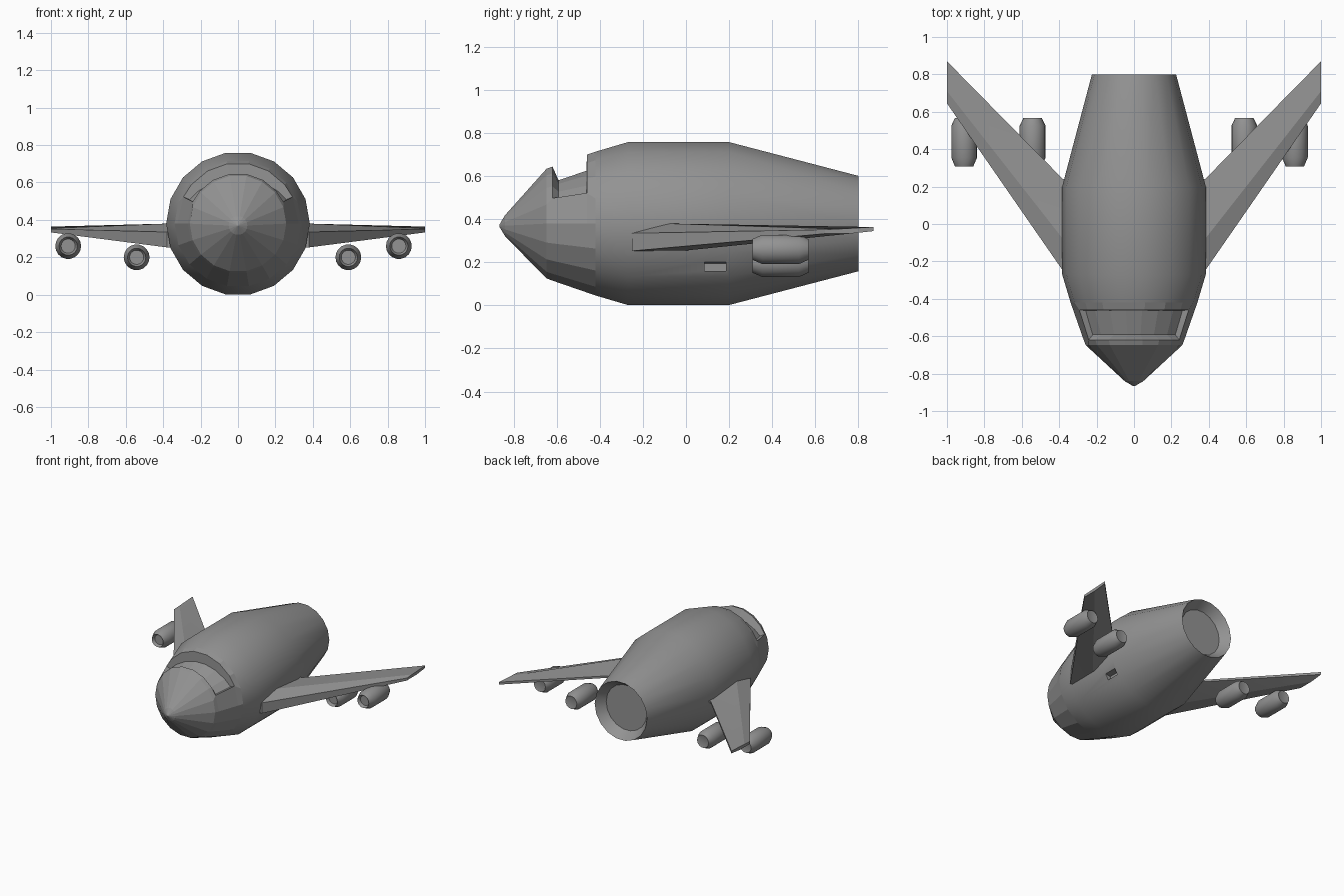
import bpy, bmesh
from math import sin, cos, atan2, radians

if "Cube" in bpy.data.objects:
    bpy.data.objects.remove(bpy.data.objects["Cube"])

SIDES = 18
GREY = bpy.data.materials.new("dark_grey")
GREY.diffuse_color = (0.29, 0.29, 0.29, 1)
GREY.use_nodes = True
GREY.node_tree.nodes["Principled BSDF"].inputs["Base Color"].default_value = GREY.diffuse_color


def finish(name, bm):
    bmesh.ops.recalc_face_normals(bm, faces=bm.faces)
    me = bpy.data.meshes.new(name)
    bm.to_mesh(me)
    bm.free()
    me.materials.append(GREY)
    ob = bpy.data.objects.new(name, me)
    bpy.context.collection.objects.link(ob)
    return ob


def smooth(ob, angle=25):
    bpy.ops.object.select_all(action='DESELECT')
    ob.select_set(True)
    bpy.context.view_layer.objects.active = ob
    bpy.ops.object.shade_smooth_by_angle(angle=radians(angle))


def loft(bm, rings):
    """Bridge closed rings of points and cap both ends; returns the bands of faces."""
    vs = [[bm.verts.new(p) for p in ring] for ring in rings]
    n = len(vs[0])
    bands = []
    for a, b in zip(vs, vs[1:]):
        bands.append([bm.faces.new((a[i], a[(i + 1) % n], b[(i + 1) % n], b[i])) for i in range(n)])
    bm.faces.new(vs[0])
    bm.faces.new(vs[-1])
    return bands


def ring(x, y, z, r, side=70):
    """Circle around the y axis with a flat on top; 'side' shifts the 70 degree points."""
    pts = []
    for k in range(SIDES):
        d = -170 + 20 * k
        if abs(d) == 70:
            d = side if d > 0 else -side
        pts.append((x + r * sin(radians(d)), y, z + r * cos(radians(d))))
    return pts


# Fuselage: turned profile, hollow at the tail
CZ = 0.38
profile = [(-0.867, 0.004, 0.37), (-0.84, 0.05, 0.37), (-0.648, 0.258, CZ), (-0.62, 0.269, CZ),
           (-0.46, 0.325, CZ), (-0.42, 0.339, CZ), (-0.27, 0.384, CZ), (0.2, 0.384, CZ),
           (0.8, 0.225, CZ), (0.73, 0.175, CZ)]
bm = bmesh.new()
bands = loft(bm, [ring(0, y, z, r, 64 if y in (-0.62, -0.46) else 70) for y, r, z in profile])

# Sunken windscreen band over the top of the nose, shallower towards its ends
window = bands[3][5:12]
bmesh.ops.recalc_face_normals(bm, faces=bm.faces)
bmesh.ops.inset_region(bm, faces=window, thickness=0.003, use_even_offset=True)
for v in {v for f in window for v in f.verts}:
    a = atan2(v.co.x, v.co.z - CZ)
    t = (abs(a) / radians(64)) ** 2
    y, r = (-0.592, 0.203 + 0.045 * t) if v.co.y < -0.54 else (-0.462, 0.248 + 0.042 * t)
    v.co = (r * sin(a), y, CZ + r * cos(a))
body = finish("fuselage", bm)

# Small hatch recess low on the right side, with a sloping ceiling
bm = bmesh.new()
bmesh.ops.create_cube(bm, size=1)
for v in bm.verts:
    inner_top = v.co.x < 0 and v.co.z > 0
    v.co = (0.36 + v.co.x * 0.14, 0.135 + v.co.y * 0.1, 0.188 + v.co.z * 0.055)
    if inner_top:
        v.co.z = 0.195
cutter = finish("hatch_cutter", bm)
cutter.hide_render = True
mod = body.modifiers.new("hatch", 'BOOLEAN')
mod.operation = 'DIFFERENCE'
mod.solver = 'EXACT'
mod.object = cutter
bpy.context.view_layer.objects.active = body
bpy.ops.object.modifier_apply(modifier=mod.name)
bpy.data.objects.remove(cutter)
smooth(body)
# Faceted nose
for p in body.data.polygons:
    if p.center.y < -0.42:
        p.use_smooth = False

# Swept wings: root and tip sections as (y, z)
root = [(-0.25, 0.335), (-0.08, 0.38), (0.24, 0.345), (0.24, 0.33), (0.0, 0.255), (-0.25, 0.253)]
tip = [(0.645, 0.352), (0.71, 0.355), (0.87, 0.364), (0.87, 0.345), (0.76, 0.333), (0.645, 0.333)]
for side, s in (("right", 1), ("left", -1)):
    bm = bmesh.new()
    loft(bm, [[(s * x, y, z) for y, z in sec] for x, sec in ((0.33, root), (0.38, root), (1.0, tip))])
    smooth(finish(side + "_wing", bm), 12)

# Engine pods with a recessed intake and a flat rear
pod = [(0.33, 0.038), (0.308, 0.049), (0.355, 0.069), (0.525, 0.069), (0.568, 0.049), (0.565, 0.04)]
for name, x, z in (("right_inner", 0.59, 0.2), ("right_outer", 0.86, 0.26),
                   ("left_inner", -0.542, 0.2), ("left_outer", -0.908, 0.26)):
    bm = bmesh.new()
    loft(bm, [ring(x, y, z, r) for y, r in pod])
    smooth(finish(name + "_engine", bm))
